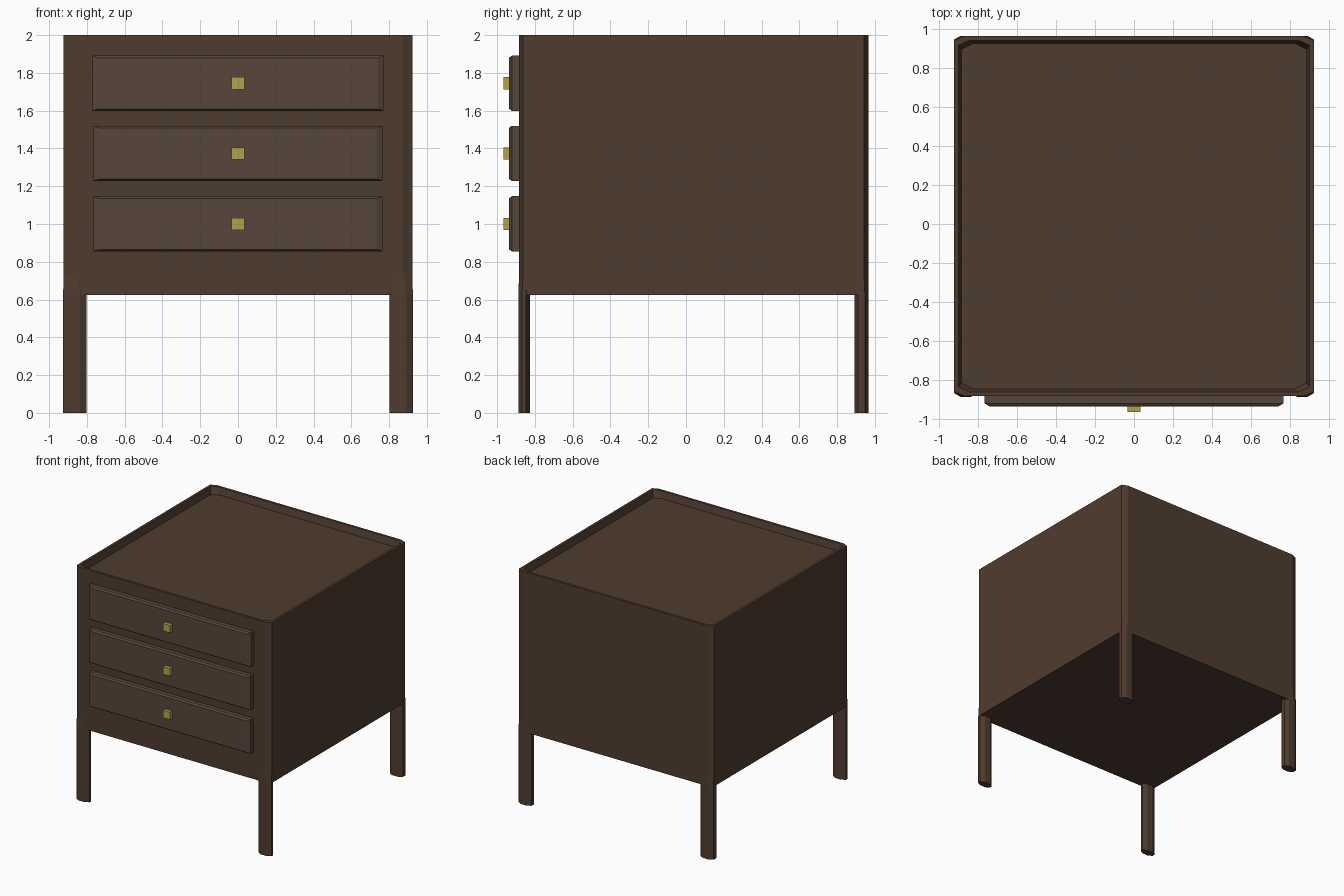
import bpy, bmesh

if "Cube" in bpy.data.objects:
    bpy.data.objects.remove(bpy.data.objects["Cube"])


def material(name, color):
    m = bpy.data.materials.new(name)
    m.diffuse_color = (*color, 1)
    m.use_nodes = True
    m.node_tree.nodes["Principled BSDF"].inputs["Base Color"].default_value = m.diffuse_color
    return m


wood = material("dark_wood", (0.078, 0.045, 0.029))
front_wood = material("drawer_wood", (0.096, 0.061, 0.042))
brass = material("brass", (0.45, 0.37, 0.07))


def octagon(x0, x1, y0, y1, cx, cy):
    """Rectangle with chamfered corners, counter-clockwise."""
    return [(x0 + cx, y0), (x1 - cx, y0), (x1, y0 + cy), (x1, y1 - cy),
            (x1 - cx, y1), (x0 + cx, y1), (x0, y1 - cy), (x0, y0 + cy)]


def rectangle(x0, x1, y0, y1):
    return [(x0, y0), (x1, y0), (x1, y1), (x0, y1)]


def loft(name, rings, mat, place=lambda u, v, w: (u, v, w)):
    """Join stacked (outline, height) rings into a closed flat-faced solid."""
    bm = bmesh.new()
    loops = [[bm.verts.new(place(u, v, h)) for u, v in outline] for outline, h in rings]
    n = len(loops[0])
    for a, b in zip(loops, loops[1:]):
        for i in range(n):
            j = (i + 1) % n
            bm.faces.new((a[i], a[j], b[j], b[i]))
    bm.faces.new(loops[0][::-1])
    bm.faces.new(loops[-1])
    bmesh.ops.recalc_face_normals(bm, faces=bm.faces)
    mesh = bpy.data.meshes.new(name)
    bm.to_mesh(mesh)
    bm.free()
    mesh.materials.append(mat)
    obj = bpy.data.objects.new(name, mesh)
    bpy.context.collection.objects.link(obj)
    return obj


# Cabinet with a shallow tray sunk into its top
X, Y0, Y1 = 0.924, -0.884, 0.965
outer = octagon(-X, X, Y0, Y1, 0.052, 0.022)


def inset(d, cx, cy):
    return octagon(-X + d, X - d, Y0 + d, Y1 - d, cx, cy)


loft("cabinet", [(outer, 0.625), (outer, 2.0),
                 (inset(0.022, 0.055, 0.025), 2.0),
                 (inset(0.037, 0.06, 0.03), 1.942)], wood)

# Legs, flaring slightly out of the cabinet corners
for side, s in (("left", -1), ("right", 1)):
    for end, y0, y1 in (("front", -0.888, -0.826), ("back", 0.891, 0.967)):
        xa, xb = sorted((s * 0.802, s * 0.926))
        foot = octagon(xa, xb, y0, y1, 0.035, 0.02)
        xa, xb = sorted((s * 0.802, s * 0.921))
        head = octagon(xa, xb, max(y0, -0.881), min(y1, 0.962), 0.054, 0.022)
        loft(f"{end}_{side}_leg", [(foot, 0), (foot, 0.625), (head, 0.79)], wood)


# Drawer fronts and knobs, lofted outward toward -y
def outward(u, v, w):
    return (u, -w, v)


for label, z, half in (("top", 1.745, 0.769), ("middle", 1.374, 0.765), ("bottom", 1.001, 0.765)):
    back = rectangle(-half, half, z - 0.146, z + 0.146)
    face = rectangle(-half + 0.028, half - 0.028, z - 0.135, z + 0.135)
    loft(f"{label}_drawer_front", [(back, 0.87), (back, 0.922), (face, 0.937)], front_wood, outward)
    knob = rectangle(-0.034, 0.034, z - 0.032, z + 0.032)
    loft(f"{label}_drawer_knob", [(knob, 0.93), (knob, 0.967)], brass, outward)
